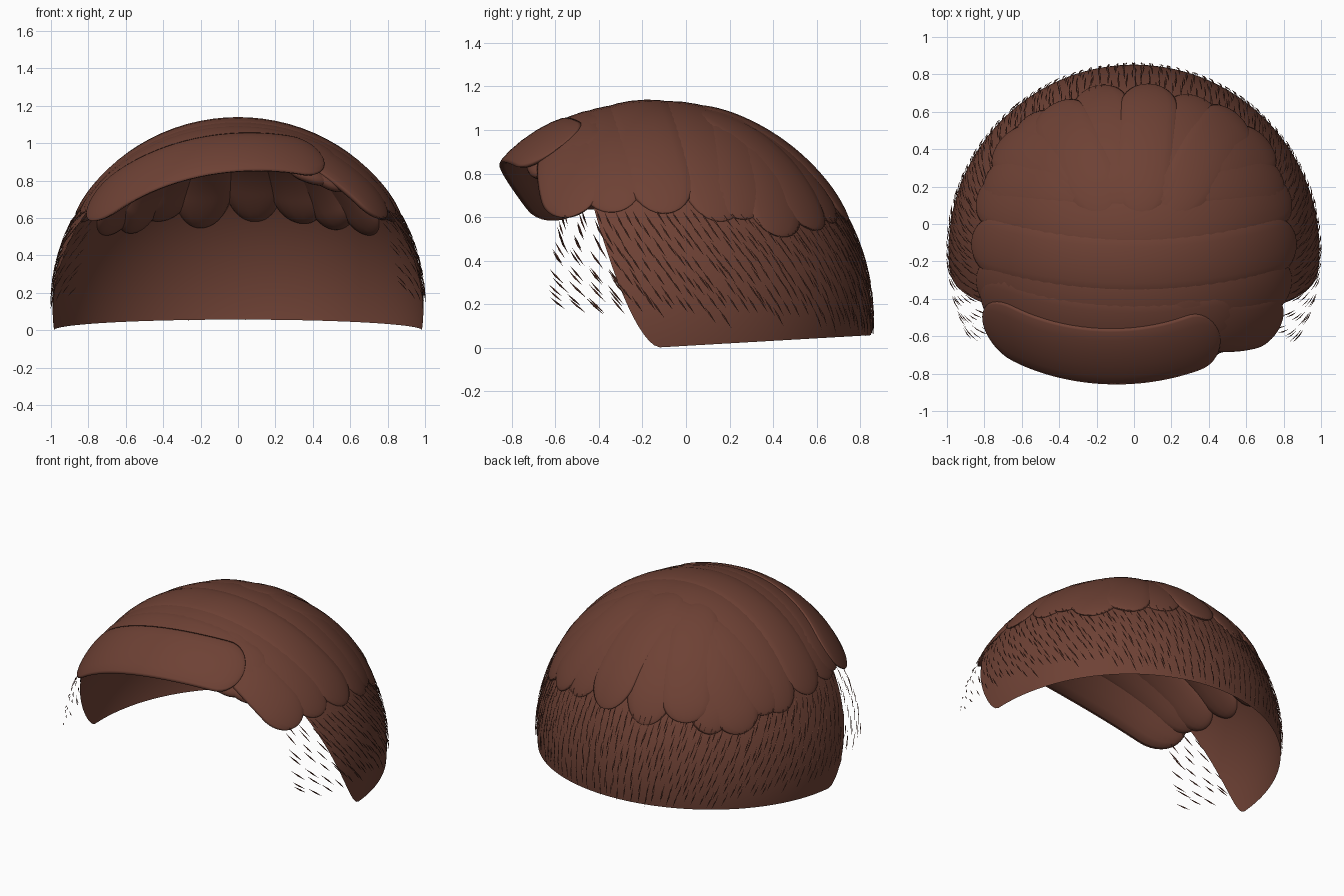
import bpy, bmesh, math, random
from mathutils import Vector

if "Cube" in bpy.data.objects:
    bpy.data.objects.remove(bpy.data.objects["Cube"])

random.seed(4)
C = Vector((0, -0.14, 0.13))      # centre of the head sphere

BROWN = bpy.data.materials.new("brown hair")
BROWN.diffuse_color = (0.155, 0.053, 0.035, 1)
BROWN.use_nodes = True
BROWN.node_tree.nodes["Principled BSDF"].inputs["Base Color"].default_value = BROWN.diffuse_color


def finish(bm, name, smooth=True, normals=True):
    if normals:
        bmesh.ops.recalc_face_normals(bm, faces=bm.faces)
    me = bpy.data.meshes.new(name)
    bm.to_mesh(me)
    bm.free()
    me.materials.append(BROWN)
    for p in me.polygons:
        p.use_smooth = smooth
    ob = bpy.data.objects.new(name, me)
    bpy.context.collection.objects.link(ob)
    return ob


def on_dome(x, y):
    """Unit direction of the dome point seen at (x, y) from above."""
    yr = y - C.y
    return Vector((x, yr, math.sqrt(max(0.02, 1 - x * x - yr * yr)))).normalized()


def lock(name, pts, width, lift=0.0, out=0.014, inn=0.05, tip=0.16, n=40, k=14):
    """Lens-shaped lock of hair lying along the dome through three points."""
    a, b, c = [on_dome(*p) for p in pts]
    ctrl = b * 2 - (a + c) * 0.5

    def path(t):
        return (a * (1 - t) ** 2 + ctrl * 2 * t * (1 - t) + c * t * t).normalized()

    length = (b - a).length + (c - b).length
    bm = bmesh.new()
    rings = []
    for i in range(n + 1):
        t = (1 - math.cos(math.pi * i / n)) / 2
        d = path(t)
        side = d.cross(path(min(1, t + .01)) - path(max(0, t - .01))).normalized()
        e = min(1, min(t, 1 - t) * length / tip)
        f = max(0.02, math.sqrt(1 - (1 - e) ** 2))
        ring = []
        for j in range(k):
            g = 2 * math.pi * j / k
            s = math.sin(g)
            r = 0.994 + lift + (out if s > 0 else inn) * s * f
            ring.append(bm.verts.new(C + (d + side * width * f * math.cos(g)).normalized() * r))
        rings.append(ring)
    for r0, r1 in zip(rings, rings[1:]):
        for j in range(k):
            bm.faces.new((r0[j], r0[(j + 1) % k], r1[(j + 1) % k], r1[j]))
    bm.faces.new(rings[0])
    bm.faces.new(rings[-1])
    return finish(bm, name)


# Cap: open shell around the sides and back
def front_edge(z):
    return -0.12 - 0.40 * max(0, z) ** 0.6


def edge_angle(z):
    rho = math.sqrt(1 - (z - C.z) ** 2)
    return math.acos((front_edge(z) - C.y) / rho)


bm = bmesh.new()
NV, NU = 26, 72
grid = []
for v in range(NV + 1):
    row = []
    s = (v / NV) ** 1.3
    lim = edge_angle(0.74 * s)
    for u in range(NU + 1):
        phi = lim * (2 * u / NU - 1)
        zb = 0.057 * max(0, math.cos(phi))
        z = zb + (0.74 - zb) * s
        rho = math.sqrt(0.992 ** 2 - (z - C.z) ** 2)
        row.append(bm.verts.new((rho * math.sin(phi), C.y + rho * math.cos(phi), z)))
    grid.append(row)
for v in range(NV):
    for u in range(NU):
        # outward winding
        bm.faces.new((grid[v][u + 1], grid[v][u], grid[v + 1][u], grid[v + 1][u + 1]))
finish(bm, "cap", normals=False)

# Locks combed across the top from side to side
bands = [(-0.30, -0.45, 0.85), (-0.08, -0.22, 0.87), (0.16, 0.02, 0.84), (0.24, 0.22, 0.80)]
for i, (y, ym, x) in enumerate(bands):
    lock(f"crown_lock_{i}", ((x, y), (0, ym), (-x, y)), 0.155, lift=0.003 * (i % 2))

# Swept fringe and the shorter locks beside it
lock("fringe", ((0.45, -0.58), (-0.12, -0.71), (-0.80, -0.49)), 0.182, lift=0.02, out=0.014)
lock("fringe_under", ((0.55, -0.50), (-0.1, -0.56), (-0.82, -0.38)), 0.16, lift=0.006)
lock("right_fringe", ((0.15, -0.46), (0.5, -0.55), (0.80, -0.49)), 0.155, lift=0.004, inn=0.06)
lock("right_fringe_under", ((0.25, -0.60), (0.45, -0.59), (0.68, -0.57)), 0.10, inn=0.06)

# Small tucked ends where the fringe parts
for i, (x, y) in enumerate(((0.28, -0.71), (0.37, -0.67))):
    lock(f"tucked_lock_{i}", ((x, y), (x + 0.11, y + 0.005), (x + 0.22, y + 0.05)),
         0.05, lift=-0.03, out=0.03, inn=0.04, tip=0.1, n=20)

# Locks falling over the back and rear sides
for s in (-1, 1):
    lock("rear_side_lock", ((s * 0.12, 0.10), (s * 0.48, 0.36), (s * 0.745, 0.40)), 0.15, lift=0.004)
for i, x in enumerate((-0.64, -0.45, -0.20, 0.09, 0.36, 0.58)):
    y = C.y + math.sqrt(1 - (0.44 + 0.02 * math.sin(i * 2.3)) ** 2 - x * x)
    lock(f"back_lock_{i}", ((x * 0.35, 0.05), (x * 0.75, 0.45), (x, y)),
         0.155, lift=0.007 * (i % 2), inn=0.065, tip=0.2)

# Fine strands over the cap and in front of the ears, swept down and back
bm = bmesh.new()


def strand(phi, z, length, width):
    def point(p, h, r):
        rho = math.sqrt(max(0, r * r - (h - C.z) ** 2))
        return Vector((rho * math.sin(p), C.y + rho * math.cos(p), h))
    slope = 0.7 * math.sin(min(abs(phi), math.pi / 2)) + max(0, abs(phi) - 1.7) * max(0, 0.6 - z) * 6
    dz = -length / math.sqrt(1 + slope * slope)
    dp = math.copysign(slope * dz, phi)
    if phi > 0:
        dp = -abs(slope * dz)
    else:
        dp = abs(slope * dz)
    p0 = point(phi, z, 0.994)
    p1 = point(phi + dp * 0.5, z + dz * 0.5, 1.001)
    p2 = point(phi + dp, z + dz, 1.004)
    n = (p1 - C).normalized()
    w = n.cross(p2 - p0).normalized() * width
    a, b = bm.verts.new(p0), bm.verts.new(p2)
    ring = [bm.verts.new(p1 + o) for o in (w, n * width * 0.6, -w, -n * width * 0.6)]
    for j in range(4):
        bm.faces.new((a, ring[j], ring[(j + 1) % 4]))
        bm.faces.new((b, ring[(j + 1) % 4], ring[j]))


COLS = 84
for c in range(COLS + 1):
    for r in range(8):
        phi = 2.09 * (2 * c / COLS - 1) + random.uniform(-.012, .012)
        z = 0.64 - 0.066 * r + random.uniform(-.02, .02)
        forward = abs(phi) > edge_angle(z)
        if z < 0.19 and abs(phi) > 0.8 or forward and (z < 0.22 or c % 2):
            continue
        strand(phi, z, random.uniform(0.09, 0.13), 0.0045)
finish(bm, "fine_strands", smooth=False)
